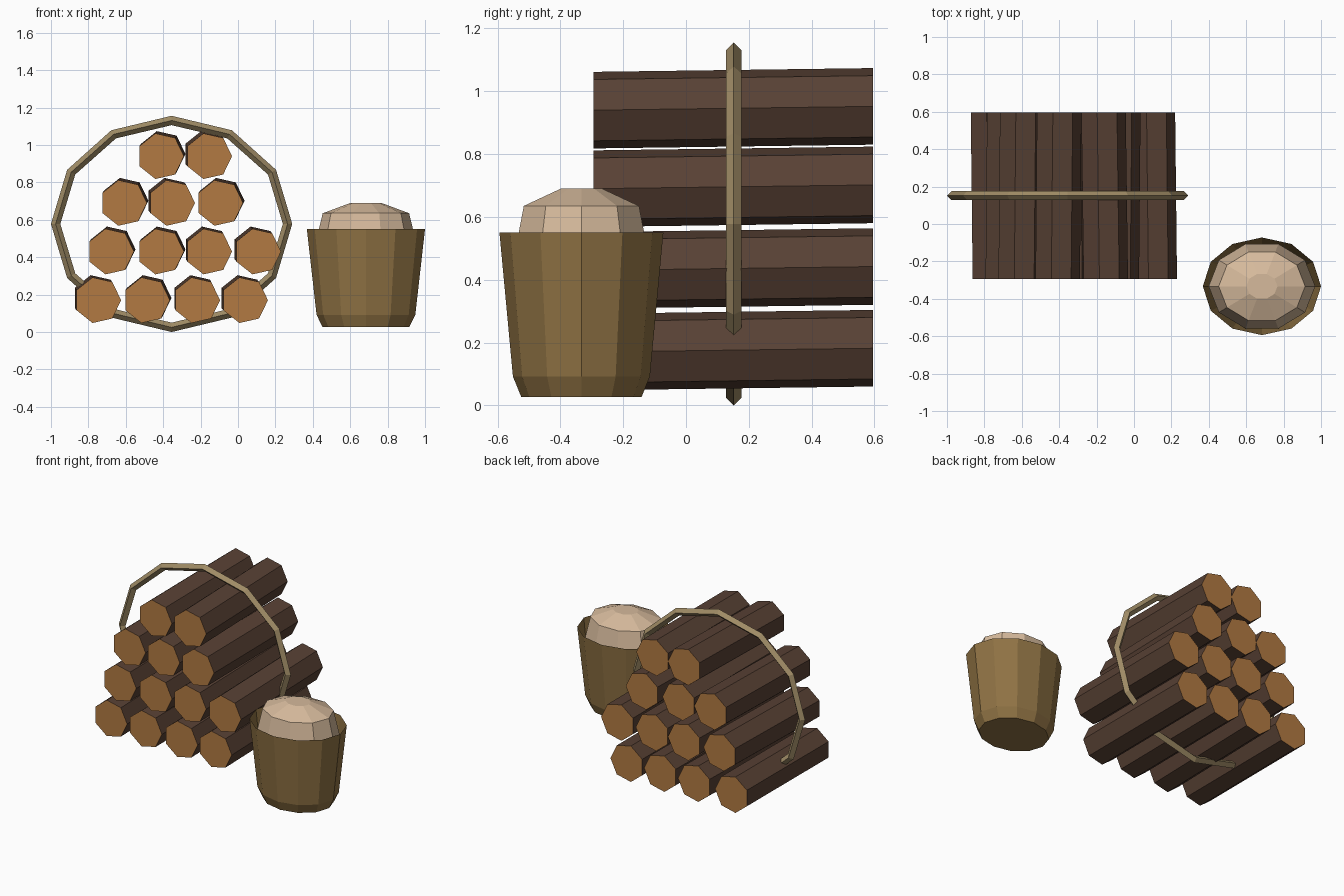
import bpy, math

if "Cube" in bpy.data.objects:
    bpy.data.objects.remove(bpy.data.objects["Cube"])

def material(name, r, g, b):
    lin = [((c / 255 + 0.055) / 1.055) ** 2.4 for c in (r, g, b)]
    m = bpy.data.materials.new(name)
    m.diffuse_color = (*lin, 1)
    m.use_nodes = True
    m.node_tree.nodes["Principled BSDF"].inputs["Base Color"].default_value = m.diffuse_color
    return m

BARK = material("dark bark", 88, 65, 52)
WOOD = material("cut wood", 178, 122, 66)
ROPE = material("rope tan", 160, 140, 102)
WICKER = material("wicker brown", 144, 115, 68)
CREAM = material("cream", 214, 186, 156)

def ellipse(n, cx, cy, z, rx, ry):
    return [(cx + rx * math.cos(2 * math.pi * i / n),
             cy + ry * math.sin(2 * math.pi * i / n), z) for i in range(n)]

def loft(name, rings, mats, cap_start=False, cap_end=False, closed=False):
    """Skin a list of equal rings; caps use the last material."""
    n = len(rings[0])
    verts = [v for ring in rings for v in ring]
    faces, idx = [], []
    m = len(rings)
    for k in range(m if closed else m - 1):
        a, b = k * n, ((k + 1) % m) * n
        for i in range(n):
            j = (i + 1) % n
            faces.append((a + i, a + j, b + j, b + i))
            idx.append(0)
    if cap_start:
        faces.append(tuple(reversed(range(n))))
        idx.append(len(mats) - 1)
    if cap_end:
        faces.append(tuple(range((m - 1) * n, m * n)))
        idx.append(len(mats) - 1)
    me = bpy.data.meshes.new(name)
    me.from_pydata(verts, [], faces)
    for mat in mats:
        me.materials.append(mat)
    for p, i in zip(me.polygons, idx):
        p.material_index = i
    me.update()
    ob = bpy.data.objects.new(name, me)
    bpy.context.collection.objects.link(ob)
    return ob

# Stacked seven-sided logs: front centre x and sideways drift of each, by row
rows = [
    (0.170, [(-0.75, -.010), (-0.489, .008), (-0.221, -.006), (0.035, -.010)]),
    (0.430, [(-0.681, .008), (-0.414, .008), (-0.157, -.008), (0.105, -.010)]),
    (0.690, [(-0.612, .008), (-0.355, -.010), (-0.098, .008)]),
    (0.940, [(-0.414, .008), (-0.157, -.012)]),
]
for r, (z, logs) in enumerate(rows):
    for k, (x, drift) in enumerate(logs):
        def end(y, dx, dz):
            return [(px + dx, y, pz + dz) for px, pz, _ in ellipse(7, x, z, 0, 0.125, 0.125)]
        # x-z rings wound so that faces point outward along +y
        rings = [list(reversed(end(-0.295, 0, 0))), list(reversed(end(0.595, drift, 0.012)))]
        loft(f"log_{r + 1}_{k + 1}", rings, [BARK, WOOD], True, True)

# Rope hoop: twelve-sided oval with a diamond section
hoop = []
for i in range(12):
    a = -2 * math.pi * i / 12
    c, s = math.cos(a), math.sin(a)
    ring = []
    for j in range(4):
        b = math.pi / 2 * j
        d = 0.025 * math.cos(b)
        ring.append((-0.355 + (0.62 + d) * c, 0.152 + 0.025 * math.sin(b),
                     0.578 + (0.553 + d) * s))
    hoop.append(ring)
loft("rope_hoop", hoop, [ROPE], closed=True)

# Open oval basket, chamfered at the foot
CX, CY = 0.684, -0.333
basket = [ellipse(12, CX, CY, z, r, r * 0.826)
          for z, r in ((0.027, 0.232), (0.092, 0.264), (0.551, 0.316))]
loft("basket", basket, [WICKER], cap_start=True)

# Rounded filling sitting down inside the basket
filling = [ellipse(10, CX, CY, z, r, r * 0.835)
           for z, r in ((0.41, 0.285), (0.635, 0.231), (0.69, 0.083))]
loft("basket_filling", filling, [CREAM], cap_end=True)
